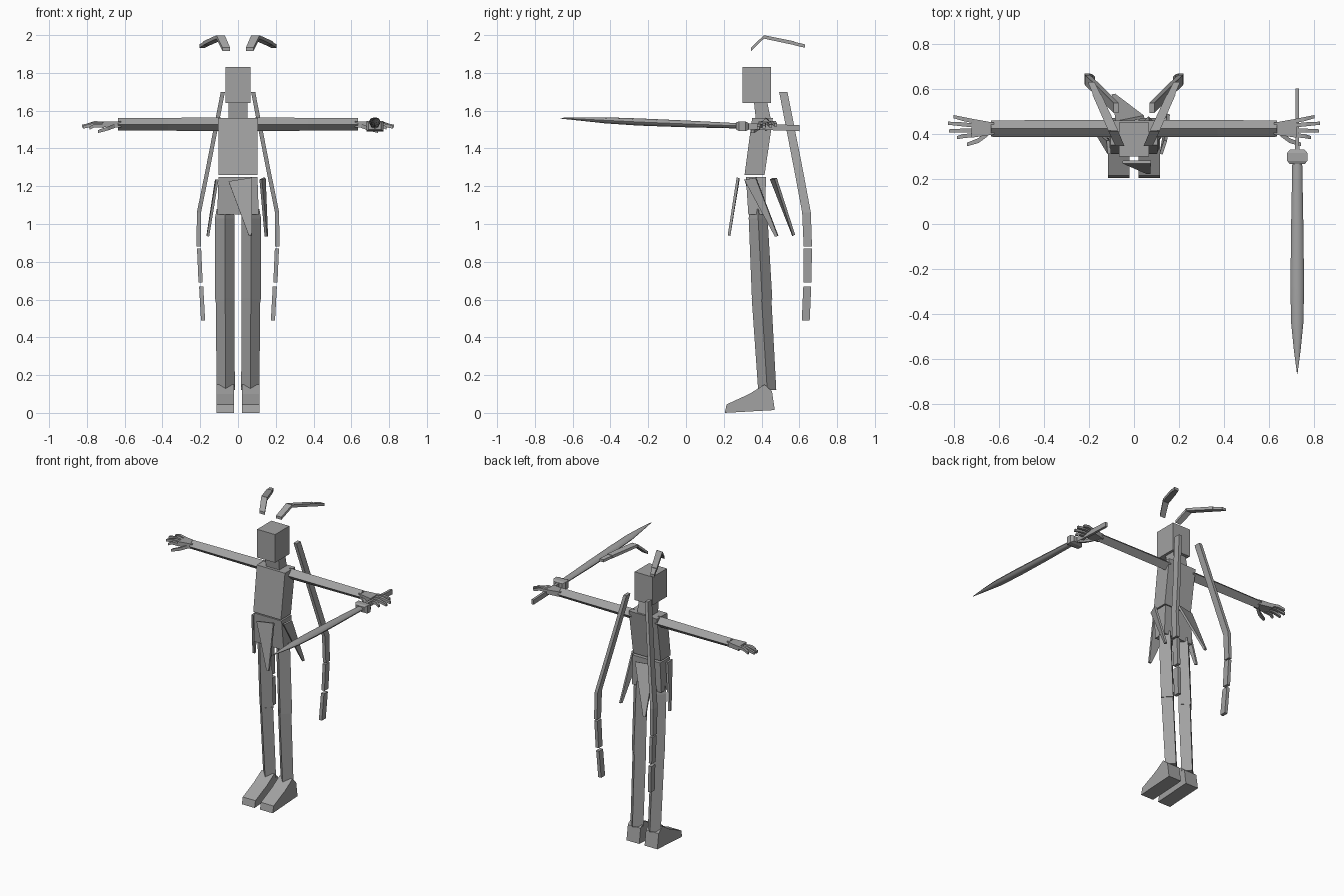
import bpy, bmesh, math
from mathutils import Vector

cube = bpy.data.objects.get("Cube")
if cube:
    bpy.data.objects.remove(cube)

grey = bpy.data.materials.new("plain grey")
grey.use_nodes = True
colour = (0.36, 0.36, 0.36, 1)
grey.diffuse_color = colour
grey.node_tree.nodes["Principled BSDF"].inputs["Base Color"].default_value = colour

AXES = {"x": (Vector((0, 1, 0)), Vector((0, 0, 1))),
        "y": (Vector((1, 0, 0)), Vector((0, 0, 1))),
        "z": (Vector((1, 0, 0)), Vector((0, 1, 0)))}


def finish(name, bm, smooth=False):
    bmesh.ops.recalc_face_normals(bm, faces=bm.faces)
    mesh = bpy.data.meshes.new(name)
    bm.to_mesh(mesh)
    bm.free()
    mesh.materials.append(grey)
    obj = bpy.data.objects.new(name, mesh)
    bpy.context.collection.objects.link(obj)
    if smooth:
        bpy.ops.object.select_all(action="DESELECT")
        obj.select_set(True)
        bpy.context.view_layer.objects.active = obj
        bpy.ops.object.shade_smooth_by_angle(angle=math.radians(50))
    return obj


def loft(name, axis, path, shape="box", side=1, smooth=False):
    """Skin rings across an axis; each path point is x, y, z and two half widths."""
    u, v = AXES[axis]
    n = 8 if shape == "round" else 4
    turn = math.pi / 4 if shape == "box" else 0
    grow = math.sqrt(2) if shape == "box" else 1
    bm = bmesh.new()
    rings = []
    for x, y, z, hu, hv in path:
        ring = []
        for i in range(n):
            a = turn + math.tau * i / n
            p = Vector((x, y, z)) + grow * (u * hu * math.cos(a) + v * hv * math.sin(a))
            p.x *= side
            ring.append(bm.verts.new(p))
        rings.append(ring)
    for a, b in zip(rings, rings[1:]):
        for i in range(n):
            j = (i + 1) % n
            bm.faces.new((a[i], a[j], b[j], b[i]))
    bm.faces.new(rings[0])
    bm.faces.new(rings[-1])
    return finish(name, bm, smooth)


def panel(name, a, b, tip):
    """Pointed cloth panel with a small blunt tip."""
    a, b, tip = Vector(a), Vector(b), Vector(tip)
    across = (b - a).normalized() * 0.008
    bm = bmesh.new()
    bm.faces.new([bm.verts.new(p) for p in (a, b, tip + across, tip - across)])
    obj = finish(name, bm)
    mod = obj.modifiers.new("thickness", "SOLIDIFY")
    mod.thickness = 0.014
    mod.offset = 0


# Head and body
loft("head", "z", [(0, .375, 1.64, .067, .076), (0, .375, 1.83, .067, .076)])
loft("neck", "z", [(0, .41, 1.55, .05, .04), (0, .395, 1.645, .05, .035)])
loft("torso", "z", [(0, .363, 1.26, .103, .053), (0, .405, 1.56, .105, .055)])
loft("pelvis", "z", [(0, .375, 1.05, .11, .045), (0, .37, 1.25, .103, .053)])

# Skirt panels
panel("front_skirt", (-.05, .275, 1.225), (.075, .275, 1.245), (.065, .228, .94))
panel("back_skirt", (.045, .475, 1.24), (-.08, .45, 1.24), (-.09, .57, .94))
panel("left_skirt", (.12, .31, 1.235), (.14, .37, 1.245), (.15, .48, .935))
panel("right_skirt", (-.11, .31, 1.235), (-.115, .37, 1.235), (-.16, .40, .935))

for side, word in ((1, "left"), (-1, "right")):
    # Legs
    loft(word + "_thigh", "z", [(.068, .38, 1.08, .045, .045),
                                (.07, .382, 1.03, .052, .05),
                                (.07, .403, .60, .052, .054)], "diamond", side)
    loft(word + "_shin", "z", [(.068, .40, .605, .05, .052),
                               (.065, .43, .12, .048, .048)], "diamond", side)
    # Foot, from a side profile
    bm = bmesh.new()
    profile = [(.205, 0), (.215, .045), (.335, .1), (.415, .15), (.455, .115), (.47, .015)]
    outline = [bm.verts.new((side * .02, y, z)) for y, z in profile]
    face = bm.faces.new(outline)
    made = bmesh.ops.extrude_face_region(bm, geom=[face])["geom"]
    for v in made:
        if isinstance(v, bmesh.types.BMVert):
            v.co.x = side * .115
    finish(word + "_foot", bm)

    # Arm and hand
    loft(word + "_arm", "x", [(.09, .423, 1.528, .038, .036),
                              (.37, .423, 1.528, .038, .034),
                              (.635, .423, 1.528, .036, .032)], "diamond", side)
    loft(word + "_palm", "x", [(.62, .423, 1.527, .026, .017),
                               (.72, .425, 1.527, .042, .014)], "box", side)
    for i, (y0, x1, y1) in enumerate([(.456, .80, .476), (.437, .825, .447),
                                      (.415, .82, .413), (.395, .785, .383)]):
        z = 1.533 - .005 * i
        loft(f"{word}_finger_{i + 1}", "x",
             [(.71, y0, z, .009, .009), (.76, (y0 + y1) / 2, z + .003, .009, .009),
              (x1, y1, z - .01, .007, .008)], "box", side)
    loft(word + "_thumb", "x", [(.65, .40, 1.52, .012, .011), (.69, .37, 1.505, .011, .01),
                                (.74, .353, 1.49, .008, .008)], "box", side)

    # Head plume
    loft(word + "_plume_base", "y", [(.062, .345, 1.925, .02, .009),
                                     (.092, .412, 1.99, .022, .009)], "box", side)
    loft(word + "_plume", "y", [(.092, .414, 1.99, .022, .009),
                                (.165, .575, 1.957, .02, .01)], "box", side)
    loft(word + "_plume_tip", "y", [(.165, .575, 1.955, .017, .009),
                                    (.19, .63, 1.942, .015, .009)], "box", side)

    # Hanging ribbon in three lengths
    loft(word + "_ribbon_upper", "z", [(.08, .515, 1.70, .011, .022),
                                       (.162, .597, 1.28, .011, .023),
                                       (.207, .638, 1.06, .011, .023),
                                       (.208, .645, .88, .011, .022)], "box", side)
    loft(word + "_ribbon_middle", "z", [(.206, .645, .87, .011, .022),
                                        (.198, .643, .69, .011, .021)], "box", side)
    loft(word + "_ribbon_lower", "z", [(.195, .642, .67, .011, .021),
                                       (.185, .634, .49, .011, .021)], "box", side)

# Sword in the left hand
loft("sword_grip", "y", [(.724, .60, 1.507, .008, .016), (.724, .31, 1.518, .009, .016)])
loft("sword_guard", "y", [(.724, .33, 1.517, .032, .018), (.724, .315, 1.517, .045, .026),
                          (.724, .28, 1.518, .045, .026), (.724, .265, 1.519, .032, .018)],
     "box")
loft("sword_blade", "y", [(.724, .27, 1.52, .022, .014), (.724, .0, 1.53, .027, .018),
                          (.724, -.25, 1.54, .03, .019), (.724, -.43, 1.549, .028, .016),
                          (.724, -.56, 1.556, .015, .009), (.724, -.665, 1.56, .001, .002)],
     "round", 1, True)
